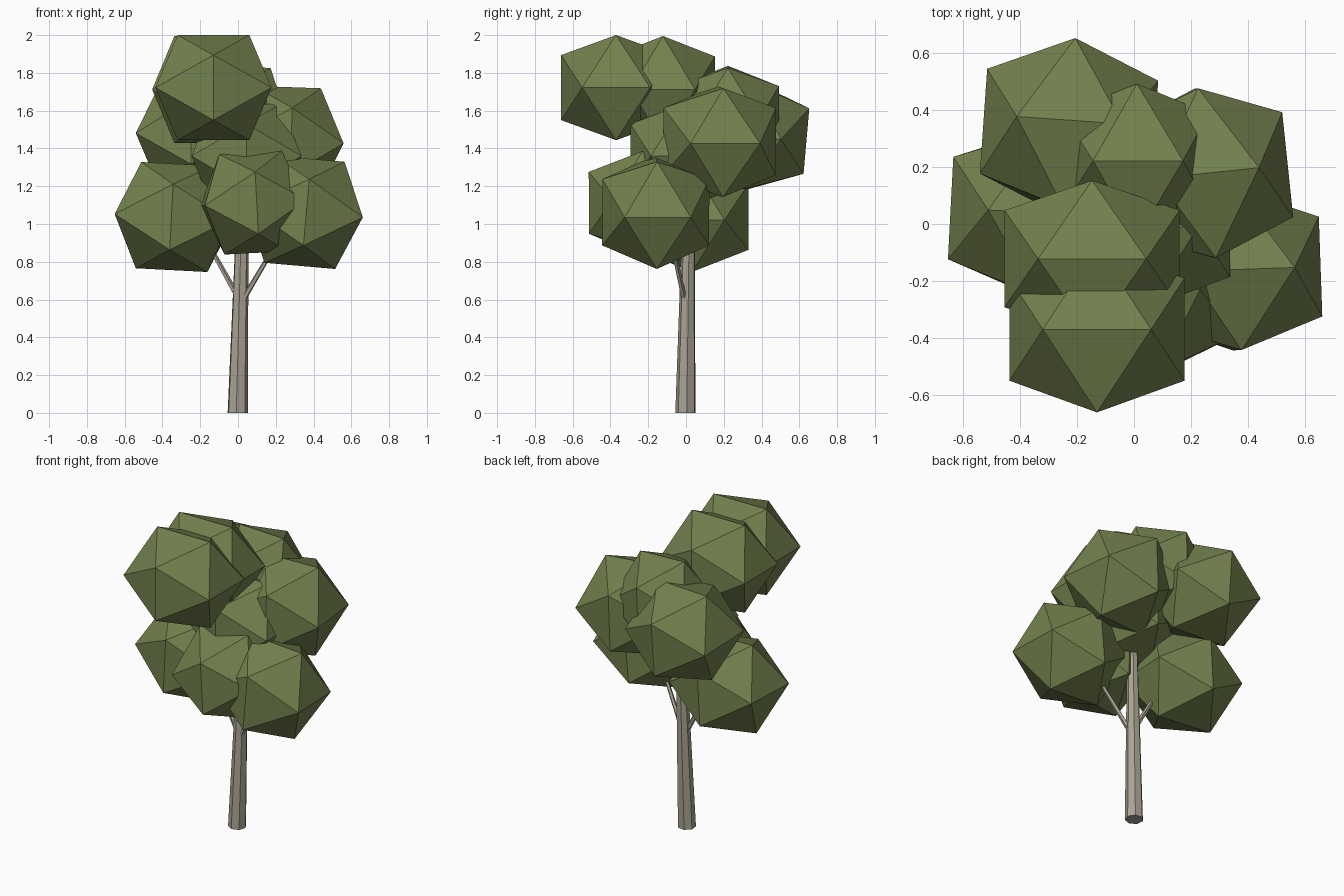
import bpy, bmesh, math
from mathutils import Vector, Matrix, Euler

if "Cube" in bpy.data.objects:
    bpy.data.objects.remove(bpy.data.objects["Cube"])


def material(name, rgb):
    m = bpy.data.materials.new(name)
    m.diffuse_color = (*rgb, 1)
    m.use_nodes = True
    m.node_tree.nodes["Principled BSDF"].inputs["Base Color"].default_value = m.diffuse_color
    return m


leaf_mat = material("leaf_green", (0.17, 0.22, 0.075))
bark_mat = material("pale_bark", (0.40, 0.37, 0.29))


def add_object(name, bm, mat):
    bmesh.ops.recalc_face_normals(bm, faces=bm.faces)
    mesh = bpy.data.meshes.new(name)
    bm.to_mesh(mesh)
    bm.free()
    mesh.materials.append(mat)
    ob = bpy.data.objects.new(name, mesh)
    bpy.context.collection.objects.link(ob)
    return ob


def leaf_clump(name, centre, half_edge, tilt):
    """Icosahedron whose edges line up with the axes, stretched and tilted."""
    bm = bmesh.new()
    phi = (1 + math.sqrt(5)) / 2
    rot = Euler([math.radians(t) for t in tilt]).to_matrix()
    for s in (-1, 1):
        for t in (-phi, phi):
            for p in ((0, t, s), (s, 0, t), (t, s, 0)):
                v = Vector([c * h for c, h in zip(p, half_edge)])
                bm.verts.new(rot @ v + Vector(centre))
    bmesh.ops.convex_hull(bm, input=bm.verts)
    add_object(name, bm, leaf_mat)


def tapered_limb(name, start, end, r1, r2, sides):
    start, end = Vector(start), Vector(end)
    axis = end - start
    mat = (Matrix.Translation((start + end) / 2)
           @ axis.to_track_quat('Z', 'Y').to_matrix().to_4x4())
    bm = bmesh.new()
    bmesh.ops.create_cone(bm, cap_ends=True, segments=sides, radius1=r1,
                          radius2=r2, depth=axis.length, matrix=mat)
    # keep the foot flat on the ground
    for v in bm.verts:
        if start.z == 0 and v.co.z < 0.1:
            v.co.z = 0
    add_object(name, bm, bark_mat)


# Trunk and the low branches
tapered_limb("trunk", (-0.003, -0.002, 0), (0.042, 0.026, 1.8), 0.055, 0.018, 7)
tapered_limb("branch_right", (0.015, -0.005, 0.58), (0.30, -0.11, 1.06), 0.016, 0.009, 5)
tapered_limb("branch_left", (-0.005, 0.0, 0.62), (-0.25, 0.02, 1.06), 0.016, 0.009, 5)

# Foliage clumps: name, centre, half edge per axis, tilt in degrees
clumps = [
    ("top_front", (-0.13, -0.370, 1.722), (0.190, 0.180, 0.172), (0, 0, 0)),
    ("top_middle", (-0.147, -0.122, 1.712), (0.190, 0.170, 0.175), (0, 0, 0)),
    ("upper_right", (0.25, 0.178, 1.437), (0.180, 0.185, 0.178), (0, 2, 6)),
    ("upper_back", (0.005, 0.222, 1.565), (0.158, 0.167, 0.165), (0, 2, 0)),
    ("upper_back_left", (-0.228, 0.340, 1.465), (0.186, 0.185, 0.174), (-5, 0, -4)),
    ("centre", (0.045, -0.010, 1.36), (0.180, 0.176, 0.170), (0, 0, 0)),
    ("lower_left", (-0.337, 0.040, 1.037), (0.190, 0.180, 0.174), (0, 3, -3)),
    ("lower_right", (0.352, -0.160, 1.062), (0.188, 0.175, 0.176), (0, 5, 2)),
    ("lower_front", (0.08, -0.240, 1.112), (0.166, 0.170, 0.164), (0, -3, 4)),
]
for name, centre, half_edge, tilt in clumps:
    leaf_clump("foliage_" + name, centre, half_edge, tilt)
